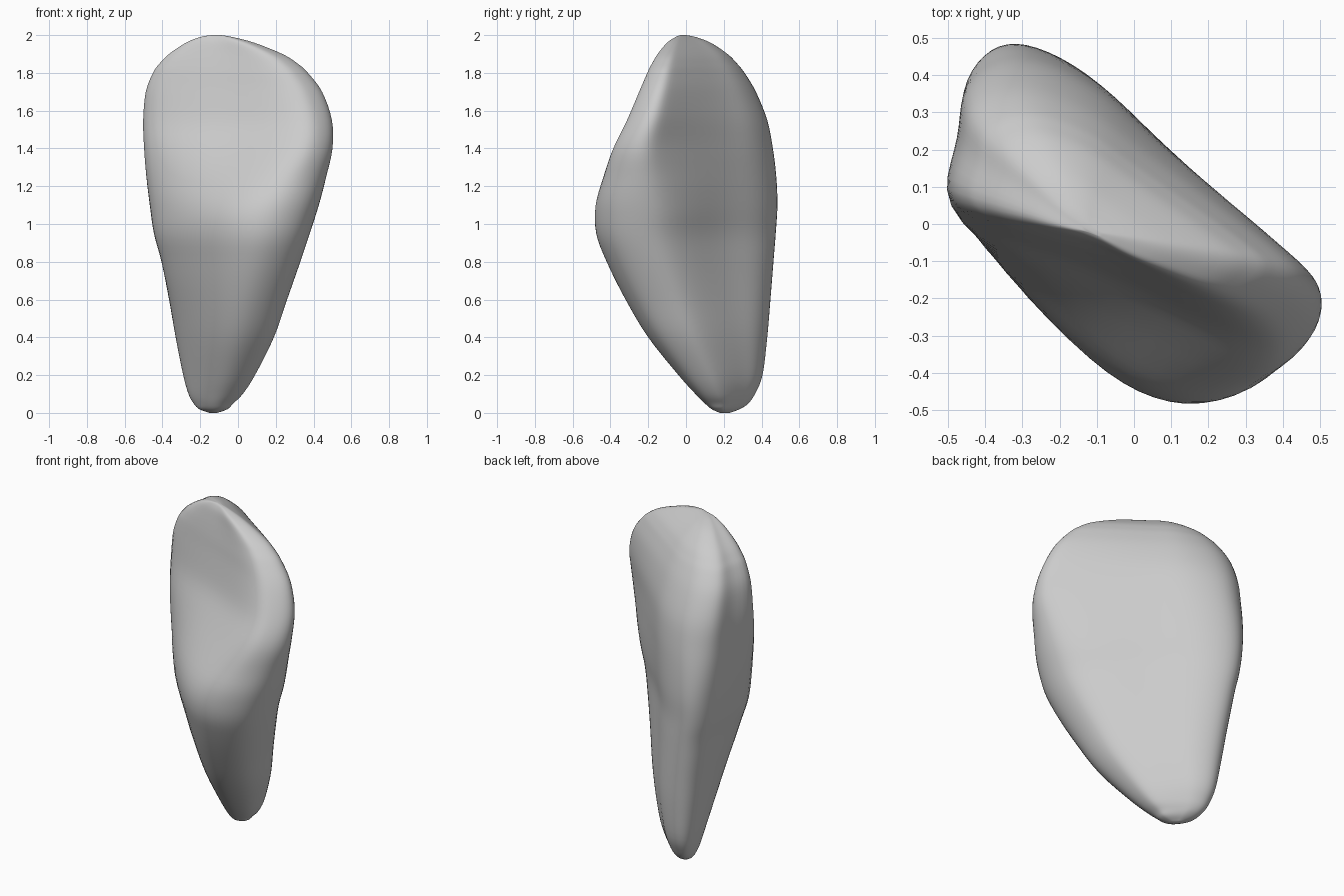
import bpy
import bmesh
from mathutils import Vector

RING_STEPS = 6      # samples between neighbouring outline points
LEVEL_STEPS = 4     # samples between neighbouring levels

# Extents of the stone at each height: z, x min, x max, y min, y max
LEVELS = [
    (0.0, -.15, -.11, .18, .23),
    (.02, -.205, -.055, .135, .285),
    (.05, -.235, -.025, .1, .33),
    (.1, -.262, .025, .05, .365),
    (.2, -.29, .09, -.04, .405),
    (.4, -.33, .19, -.2, .43),
    (.6, -.365, .26, -.32, .447),
    (.8, -.405, .33, -.42, .463),
    (.95, -.445, .38, -.475, .475),
    (1.1, -.467, .428, -.478, .484),
    (1.25, -.485, .467, -.437, .478),
    (1.4, -.497, .5, -.385, .46),
    (1.55, -.502, .497, -.312, .43),
    (1.7, -.488, .445, -.248, .37),
    (1.8, -.45, .37, -.205, .31),
    (1.85, -.415, .315, -.18, .27),
    (1.9, -.365, .235, -.15, .22),
    (1.96, -.275, .085, -.1, .13),
    (1.99, -.2, -.03, -.055, .05),
    (2.0, -.14, -.09, -.03, 0.0),
]

# Outline shapes inside the unit square, from the left corner round the front
LOW = [(.1, .46), (.37, .13), (.65, 0), (.92, .09), (1, .3), (.93, .48),
       (.63, .75), (.43, .92), (.2, 1), (.04, .93), (0, .7)]
MIDDLE = [(.015, .49), (.39, .12), (.68, 0), (.92, .08), (1, .27), (.92, .45),
          (.6, .71), (.36, .92), (.15, 1), (.03, .93), (0, .74)]
HIGH = [(-.01, .45), (.42, .235), (.8, 0), (.94, .045), (1, .18), (.89, .34),
        (.57, .69), (.38, .9), (.18, 1), (.03, .92), (0, .73)]


def spline(a, b, c, d, t):
    """Smooth curve from b to c, with a and d as its neighbours."""
    return (b * 2 + (c - a) * t + (a * 2 - b * 5 + c * 4 - d) * t ** 2
            + (b * 3 - a - c * 3 + d) * t ** 3) / 2


def smooth_levels():
    """Yield the extents at closely spaced heights."""
    rows = [Vector(row) for row in LEVELS]
    last = len(rows) - 1
    for i in range(last):
        around = [rows[min(max(i + k, 0), last)] for k in (-1, 0, 1, 2)]
        for step in range(LEVEL_STEPS):
            yield spline(*around, step / LEVEL_STEPS)
    yield rows[last]


def blended_outline(z):
    """Blend the outline shapes by height and round them."""
    if z < 1:
        first, second, t = LOW, MIDDLE, (z - .3) / .7
    else:
        first, second, t = MIDDLE, HIGH, (z - 1) / .55
    t = min(max(t, 0), 1)
    t = t * t * (3 - 2 * t)
    points = [Vector(p).lerp(Vector(q), t) for p, q in zip(first, second)]
    count = len(points)
    ring = []
    for i in range(count):
        around = [points[(i + k) % count] for k in (-1, 0, 1, 2)]
        ring += [spline(*around, s / RING_STEPS) for s in range(RING_STEPS)]
    for _ in range(3):
        ring = [(ring[i - 1] + p * 2 + ring[(i + 1) % len(ring)]) / 4
                for i, p in enumerate(ring)]
    return ring


def fit(values, low, high):
    """Stretch values so that they span exactly low to high."""
    start, end = min(values), max(values)
    return [low + (v - start) / (end - start) * (high - low) for v in values]


def build_stone(material):
    bm = bmesh.new()
    rings = []
    for z, x_min, x_max, y_min, y_max in smooth_levels():
        outline = blended_outline(z)
        xs = fit([p.x for p in outline], x_min, x_max)
        ys = fit([p.y for p in outline], y_min, y_max)
        rings.append([bm.verts.new((x, y, z)) for x, y in zip(xs, ys)])

    # Skin between the rings, with a small cap at each end
    for lower, upper in zip(rings, rings[1:]):
        for i in range(len(lower)):
            j = (i + 1) % len(lower)
            bm.faces.new((lower[i], lower[j], upper[j], upper[i]))
    bm.faces.new(list(reversed(rings[0])))
    bm.faces.new(rings[-1])
    bmesh.ops.recalc_face_normals(bm, faces=bm.faces)
    for face in bm.faces:
        face.smooth = True

    mesh = bpy.data.meshes.new("stone")
    bm.to_mesh(mesh)
    bm.free()
    mesh.materials.append(material)
    stone = bpy.data.objects.new("stone", mesh)
    bpy.context.collection.objects.link(stone)


def make_material(name, colour):
    material = bpy.data.materials.new(name)
    material.use_nodes = True
    material.diffuse_color = colour
    shader = next(n for n in material.node_tree.nodes
                  if n.type == 'BSDF_PRINCIPLED')
    shader.inputs["Base Color"].default_value = colour
    return material


default_cube = bpy.data.objects.get("Cube")
if default_cube:
    bpy.data.objects.remove(default_cube, do_unlink=True)

build_stone(make_material("light grey stone", (.6, .6, .6, 1)))
